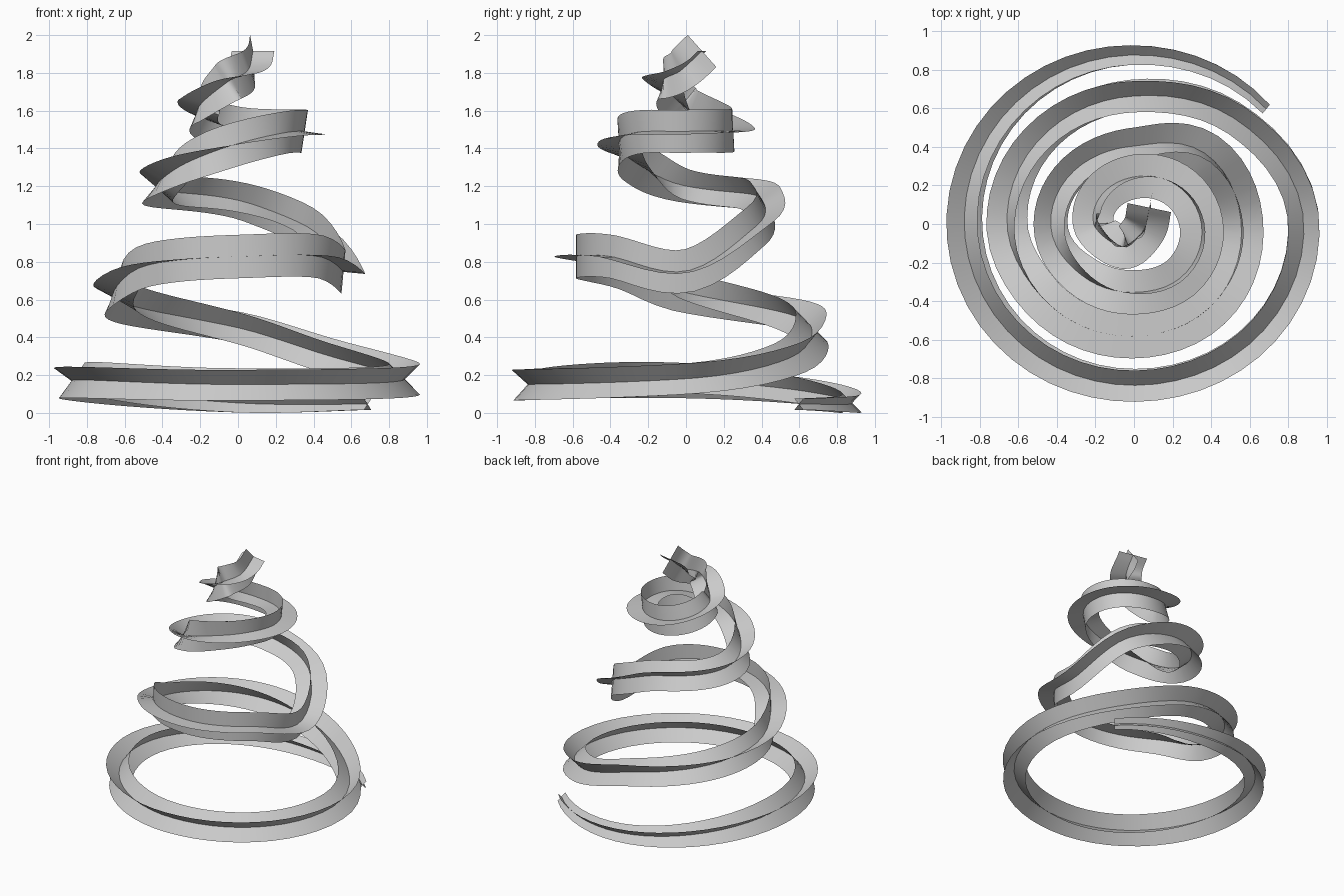
import bpy, math
from mathutils import Vector

if "Cube" in bpy.data.objects:
    bpy.data.objects.remove(bpy.data.objects["Cube"])

# Path knots: angle (deg), radius, height, roll of the cross section (deg), scale
KNOTS = [
    (41, .91, .05, 45, .36), (90, .878, .057, 45, .62), (180, .882, .175, 36, 1),
    (270, .838, .155, 42, 1), (360, .882, .185, 45, 1), (405, .76, .29, 47, 1),
    (450, .665, .455, 48, 1), (540, .66, .64, 22, 1), (570, .62, .765, 4, 1),
    (595, .60, .81, 0, 1), (630, .583, .832, 0, 1), (675, .585, .835, 0, 1),
    (720, .557, .755, -5, 1), (765, .52, .99, 12, 1), (810, .405, 1.13, 34, 1),
    (900, .433, 1.205, 40, 1), (945, .38, 1.33, 18, 1), (990, .355, 1.43, -2, 1),
    (1035, .37, 1.49, -9, 1), (1080, .35, 1.495, -8, 1), (1170, .245, 1.51, 5, 1),
    (1260, .21, 1.62, 22, 1), (1327, .13, 1.76, 10, 1)]
# Top hook: position and roll
TIP = [((-.05, -.12, 1.76), 10), ((.05, -.03, 1.815), 3), ((.08, .085, 1.92), 0)]
HALF = .115


def hermite(rows, a):
    """Smooth interpolation of rows (key, values...) at key a."""
    n = len(rows)
    i = 0
    while i < n - 2 and a > rows[i + 1][0]:
        i += 1
    k0, k1 = rows[i], rows[i + 1]
    p, q = rows[max(i - 1, 0)], rows[min(i + 2, n - 1)]
    h = k1[0] - k0[0]
    t = (a - k0[0]) / h
    out = []
    for c in range(1, len(k0)):
        m0 = (k1[c] - p[c]) / (k1[0] - p[0]) * h
        m1 = (q[c] - k0[c]) / (q[0] - k0[0]) * h
        out.append((2*t**3 - 3*t*t + 1) * k0[c] + (t**3 - 2*t*t + t) * m0
                   + (3*t*t - 2*t**3) * k1[c] + (t**3 - t*t) * m1)
    return out


def polar(a):
    r, z, roll, scale = hermite(KNOTS, a)
    w = math.radians(a)
    return (r * math.cos(w), r * math.sin(w), z, roll, scale)


# Centre line: polar spiral, then the hook at the top
line = [polar(41 + (1260 - 41) * i / 170) for i in range(171)]
rows = [(0,) + polar(1215)]
for co in [polar(1260)] + [t[0] + (t[1], 1) for t in TIP]:
    step = (Vector(co[:3]) - Vector(rows[-1][1:4])).length
    rows.append((rows[-1][0] + step,) + co)
k0, k1 = rows[1][0], rows[-1][0]
line += [tuple(hermite(rows, k0 + (k1 - k0) * i / 36)) for i in range(1, 37)]

# Sweep two crossed ribbons that share the centre line
verts, faces = [], []
for i, row in enumerate(line):
    c = Vector(row[:3])
    before, after = line[max(i - 2, 0)], line[min(i + 2, len(line) - 1)]
    tangent = (Vector(after[:3]) - Vector(before[:3])).normalized()
    outward = tangent.cross(Vector((0, 0, 1))).normalized()
    up = outward.cross(tangent)
    roll, scale = row[3:]
    verts.append(c)
    for k in range(4):
        w = math.radians(roll + 90 * k)
        verts.append(c + (outward * math.cos(w) + up * math.sin(w)) * HALF * scale)
    if i:
        b, d = 5 * (i - 1), 5 * i
        for k in range(1, 5):
            faces.append((b, b + k, d + k, d))

# Settle on the ground
low = min(v.z for v in verts)
verts = [Vector((v.x, v.y, v.z - low)) for v in verts]

mesh = bpy.data.meshes.new("spiral_ribbon")
mesh.from_pydata(verts, [], faces)
ob = bpy.data.objects.new("spiral_ribbon", mesh)
bpy.context.collection.objects.link(ob)
bpy.context.view_layer.objects.active = ob
ob.select_set(True)
bpy.ops.object.shade_smooth_by_angle(angle=math.radians(35))
